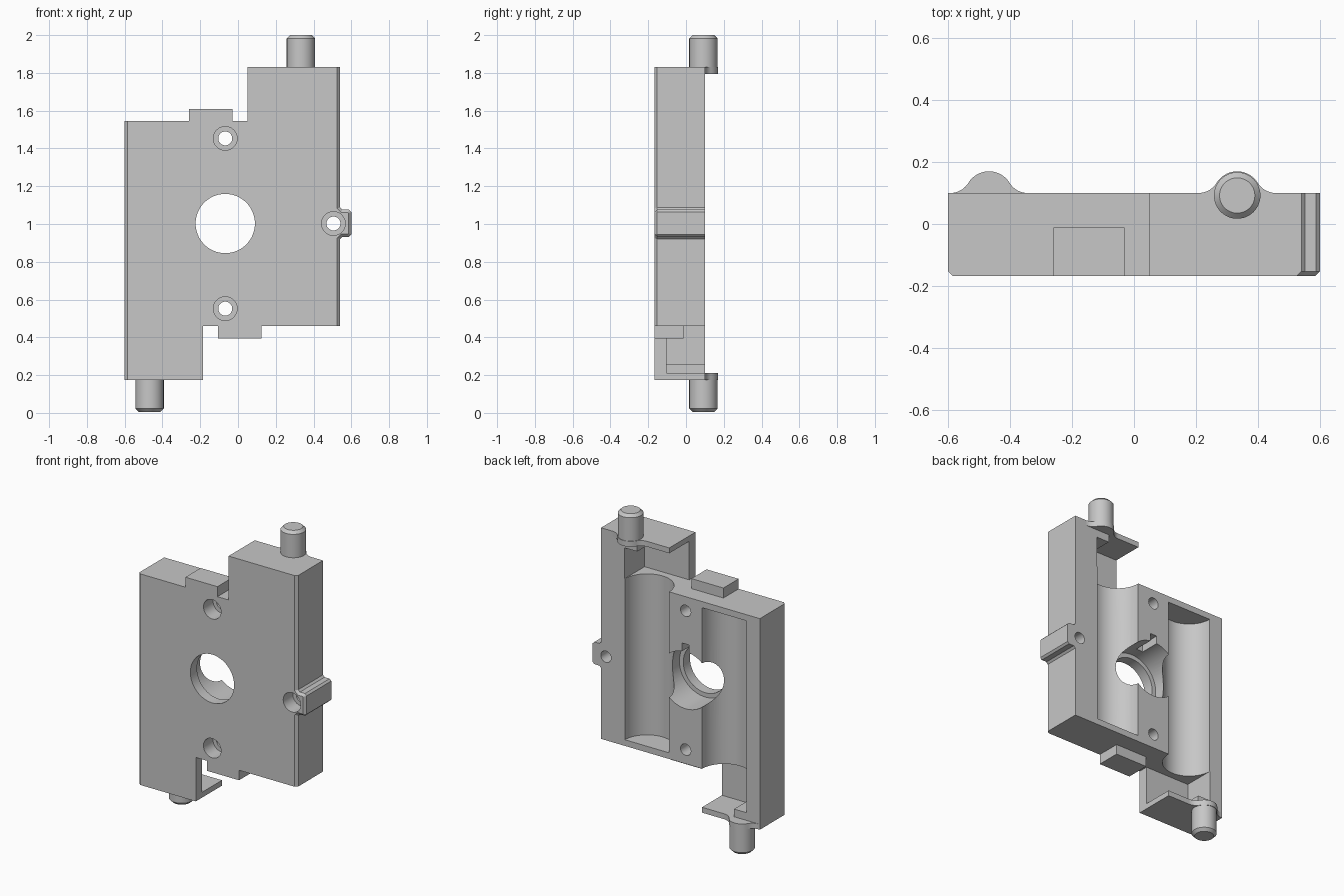
import bpy, bmesh, math
from mathutils import Matrix, Vector

if "Cube" in bpy.data.objects:
    bpy.data.objects.remove(bpy.data.objects["Cube"])

grey = bpy.data.materials.new("plain grey")
grey.use_nodes = True
grey.diffuse_color = (0.57, 0.57, 0.57, 1)
grey.node_tree.nodes["Principled BSDF"].inputs["Base Color"].default_value = grey.diffuse_color

FRONT, BACK = -0.168, 0.1
CX, CZ = -0.0675, 1.0025
# Half turn about the plate's middle: makes the lower end from the upper end
CENTRE = Vector((CX, 0, CZ))
TURN = Matrix.Translation(CENTRE) @ Matrix.Rotation(math.pi, 4, 'Y') @ Matrix.Translation(-CENTRE)


def fix_normals(bm):
    bm.normal_update()
    bmesh.ops.recalc_face_normals(bm, faces=bm.faces)
    bm.normal_update()


def finish(bm, name, turned=False):
    if turned:
        bm.transform(TURN)
    fix_normals(bm)
    mesh = bpy.data.meshes.new(name)
    bm.to_mesh(mesh)
    bm.free()
    mesh.materials.append(grey)
    ob = bpy.data.objects.new(name, mesh)
    bpy.context.collection.objects.link(ob)
    return ob


def prism(points, vector):
    bm = bmesh.new()
    face = bm.faces.new([bm.verts.new(p) for p in points])
    out = bmesh.ops.extrude_face_region(bm, geom=[face], use_keep_orig=True)
    verts = [v for v in out["geom"] if isinstance(v, bmesh.types.BMVert)]
    bmesh.ops.translate(bm, verts=verts, vec=vector)
    fix_normals(bm)
    return bm


def box(x0, x1, y0, y1, z0, z1):
    return prism([(x0, y0, z0), (x1, y0, z0), (x1, y1, z0), (x0, y1, z0)], (0, 0, z1 - z0))


def rod(start, end, radius, sides=64):
    a, b = Vector(start), Vector(end)
    bm = bmesh.new()
    bmesh.ops.create_cone(bm, cap_ends=True, segments=sides, radius1=radius,
                          radius2=radius, depth=(b - a).length)
    bm.transform(Matrix.Translation((a + b) / 2) @ (b - a).to_track_quat('Z', 'Y').to_matrix().to_4x4())
    fix_normals(bm)
    return bm


def cut(target, bm, turned=False):
    tool = finish(bm, "cutter", turned)
    tool.hide_render = True
    mod = target.modifiers.new("cut", 'BOOLEAN')
    mod.operation, mod.solver, mod.object = 'DIFFERENCE', 'EXACT', tool
    bpy.context.view_layer.objects.active = target
    bpy.ops.object.modifier_apply(modifier=mod.name)
    bpy.data.objects.remove(tool)


def arc(cx, cy, radius, start, end, steps=14):
    angles = [math.radians(start + (end - start) * i / steps) for i in range(steps + 1)]
    return [(cx + radius * math.cos(a), cy + radius * math.sin(a)) for a in angles]


# Housing outline with the stepped ends and the side lug
outline = [(-0.6, 0.175), (-0.185, 0.175), (-0.185, 0.46), (0.54, 0.46),
           (0.54, 0.92), (0.552, 0.932), (0.588, 0.932), (0.6, 0.944),
           (0.6, 1.064), (0.588, 1.076), (0.552, 1.076), (0.54, 1.088),
           (0.54, 1.83), (0.05, 1.83), (0.05, 1.545), (-0.6, 1.545)]
bm = prism([(x, FRONT, z) for x, z in outline], (0, BACK - FRONT, 0))
edges = [e for e in bm.edges
         if all(v.co.y < FRONT + 0.001 for v in e.verts)
         and (all(v.co.x > 0.535 for v in e.verts) or all(v.co.x < -0.595 for v in e.verts))]
bmesh.ops.bevel(bm, geom=edges, offset=0.015, segments=1, affect='EDGES', clamp_overlap=False)
housing = finish(bm, "housing")

# Round channels and open end pockets in the back
for turned in (False, True):
    cut(housing, box(0.04, 0.37, -0.104, 0.3, 1.545, 1.795), turned)
    cut(housing, rod((0.21, BACK, 0.5), (0.21, BACK, 1.6), 0.159), turned)

# Central bore with front lip and key slot
cut(housing, rod((CX, -0.3, CZ), (CX, 0.3, CZ), 0.157))
cut(housing, rod((CX, -0.1, CZ), (CX, 0.3, CZ), 0.185))
cut(housing, box(CX - 0.025, CX + 0.025, -0.03, 0.3, CZ + 0.1, CZ + 0.235))

# Counterbored screw holes
for x, z in ((CX, 1.453), (CX, 0.552), (0.505, CZ)):
    cut(housing, rod((x, -0.3, z), (x, 0.3, z), 0.037, 32))
    cut(housing, rod((x, -0.3, z), (x, -0.07, z), 0.063, 32))

# Saddle profile: a crown blended into the back face by two hollow arcs
crown = (0.333, 0.092, 0.078)
spread, hollow, meet = 0.125, 0.0686, 31.5
saddle = (arc(crown[0] + spread, BACK + hollow, hollow, 270, 180 + meet)
          + arc(*crown, meet, 180 - meet)[1:-1]
          + arc(crown[0] - spread, BACK + hollow, hollow, -meet, -90))

parts = [housing]
for turned, end in ((False, "upper"), (True, "lower")):
    # Locating tab on the stepped edge
    parts.append(finish(box(-0.26, -0.03, FRONT, -0.012, 1.545, 1.61), end + "_tab", turned))
    # Inner corner ledge under the end plate
    parts.append(finish(box(0.28, 0.37, -0.104, BACK, 1.745, 1.795), end + "_ledge", turned))
    # Flared saddle around the pin
    parts.append(finish(prism([(x, y, 1.795) for x, y in saddle], (0, 0, 0.035)),
                        end + "_saddle", turned))
    # Chamfered pivot pin
    bm = rod((0.333, 0.092, 1.795), (0.333, 0.092, 2.0), 0.075, 48)
    rim = [e for e in bm.edges if all(v.co.z > 1.99 for v in e.verts)]
    bmesh.ops.bevel(bm, geom=rim, offset=0.018, segments=1, affect='EDGES')
    parts.append(finish(bm, end + "_pin", turned))

bpy.ops.object.select_all(action='DESELECT')
for ob in parts:
    ob.select_set(True)
bpy.context.view_layer.objects.active = housing
bpy.ops.object.shade_smooth_by_angle(angle=math.radians(25))
